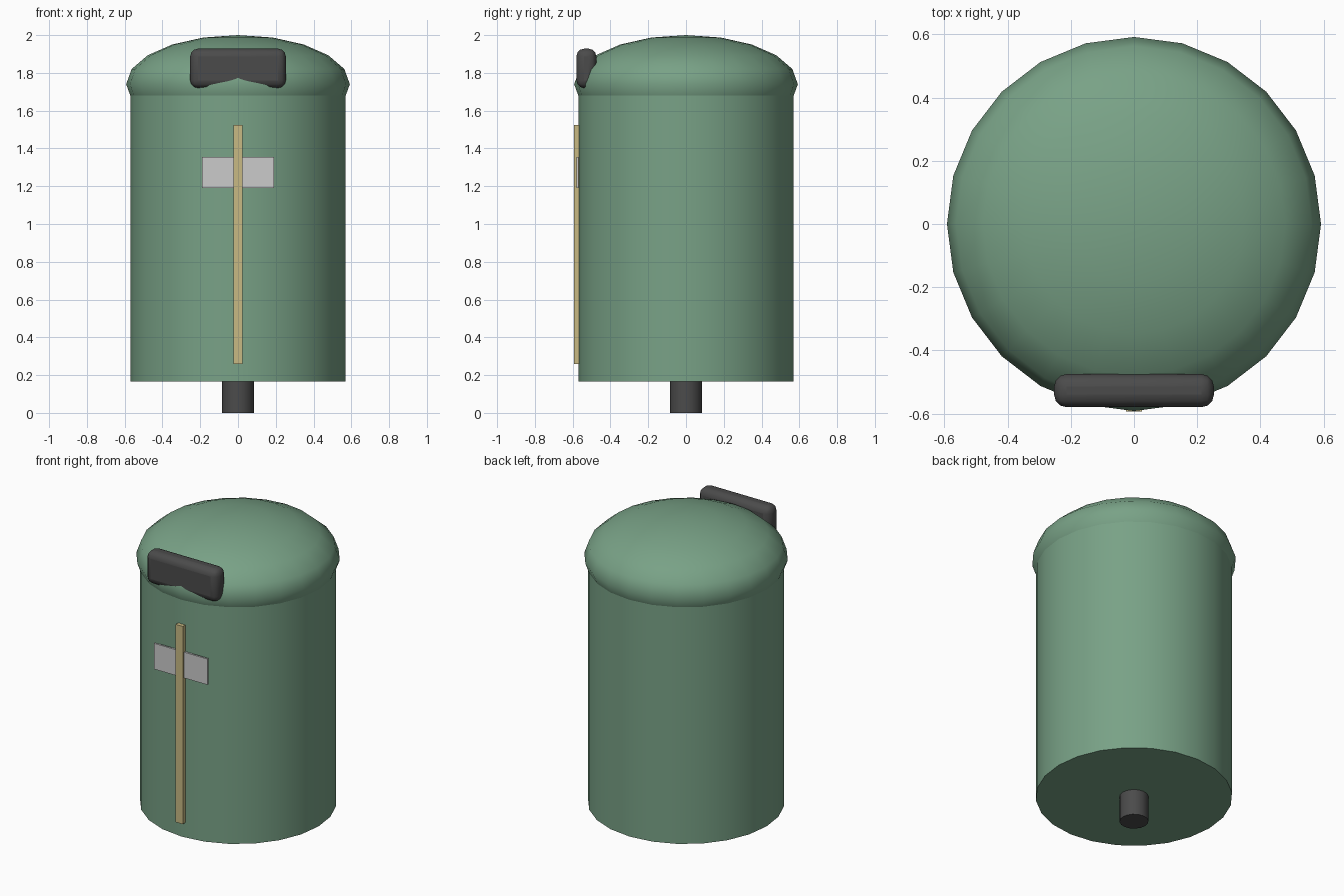
import bpy, bmesh, math

if "Cube" in bpy.data.objects:
    bpy.data.objects.remove(bpy.data.objects["Cube"])

def material(name, rgb):
    m = bpy.data.materials.new(name)
    m.diffuse_color = (*rgb, 1)
    m.use_nodes = True
    m.node_tree.nodes["Principled BSDF"].inputs["Base Color"].default_value = m.diffuse_color
    return m

green = material("green_paint", (0.19, 0.36, 0.24))
dark = material("dark_plastic", (0.07, 0.07, 0.07))
tan = material("tan_trim", (0.58, 0.49, 0.23))

def finish(obj, name, mat=None, smooth=True):
    obj.name = name
    if mat:
        obj.data.materials.append(mat)
    if smooth:
        bpy.ops.object.shade_smooth_by_angle(angle=math.radians(40))
    return obj

def cylinder(name, radius, z0, z1, sides, mat):
    bpy.ops.mesh.primitive_cylinder_add(vertices=sides, radius=radius, depth=z1 - z0,
                                        location=(0, 0, (z0 + z1) / 2))
    return finish(bpy.context.object, name, mat)

def box(name, lo, hi, mat=None, bevel=0):
    bpy.ops.mesh.primitive_cube_add(size=1, location=[(a + b) / 2 for a, b in zip(lo, hi)])
    obj = bpy.context.object
    obj.scale = [b - a for a, b in zip(lo, hi)]
    bpy.ops.object.transform_apply(location=False, rotation=False, scale=True)
    if bevel:
        mod = obj.modifiers.new("rounded_edges", 'BEVEL')
        mod.width = bevel
        mod.segments = 3
    return finish(obj, name, mat, bool(bevel))

# Drum and the short post under it
cylinder("drum", 0.57, 0.165, 1.68, 24, green)
cylinder("post", 0.084, 0.0, 0.175, 16, dark)

# Domed lid: squashed sphere, lower half trimmed to a short lip
bpy.ops.mesh.primitive_uv_sphere_add(segments=24, ring_count=10, radius=1, location=(0, 0, 1.74))
lid = bpy.context.object
lid.scale = (0.592, 0.592, 0.26)
bpy.ops.object.transform_apply(location=False, rotation=False, scale=True)
bm = bmesh.new()
bm.from_mesh(lid.data)
bmesh.ops.bisect_plane(bm, geom=bm.verts[:] + bm.edges[:] + bm.faces[:],
                       plane_co=(0, 0, -0.062), plane_no=(0, 0, -1), clear_outer=True)
bmesh.ops.holes_fill(bm, edges=[e for e in bm.edges if e.is_boundary], sides=0)
bm.to_mesh(lid.data)
bm.free()
finish(lid, "lid", green)

# Rounded handle at the front of the lid
box("lid_handle", (-0.253, -0.58, 1.72), (0.253, -0.475, 1.928), dark, 0.04)

# Front plate and vertical strip
box("front_plate", (-0.19, -0.58, 1.19), (0.19, -0.568, 1.355))
box("front_strip", (-0.025, -0.594, 0.26), (0.025, -0.566, 1.525), tan)
